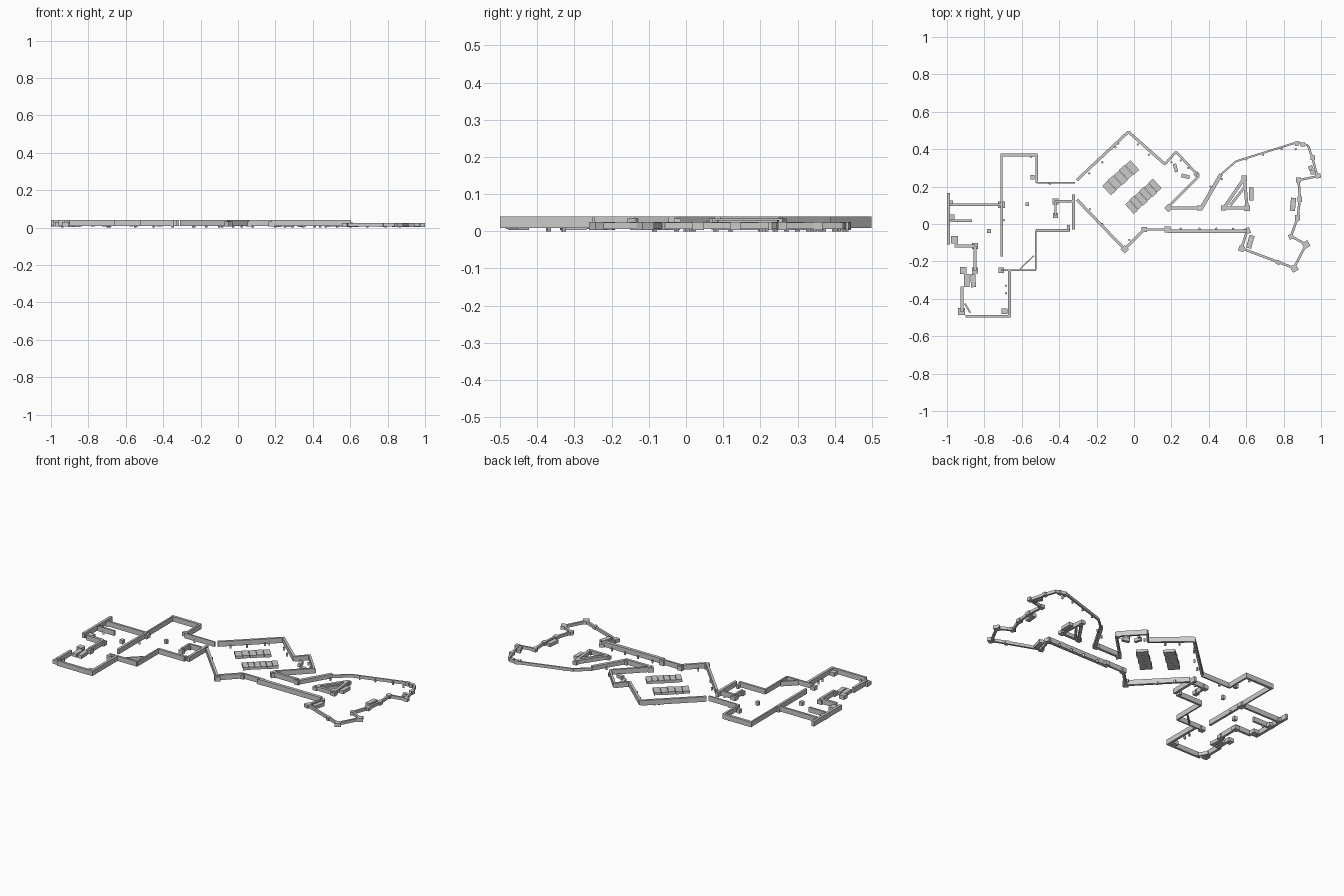
import bpy, bmesh
from math import atan2, hypot, radians, cos, sin
from mathutils import Matrix


def box(bm, x, y, sx, sy, z0, z1, ang=0.0):
    m = (Matrix.Translation((x, y, (z0 + z1) / 2)) @ Matrix.Rotation(ang, 4, 'Z')
         @ Matrix.Diagonal((sx, sy, z1 - z0, 1)))
    bmesh.ops.create_cube(bm, size=1, matrix=m)


def finish(bm, name):
    me = bpy.data.meshes.new(name)
    bm.to_mesh(me)
    bm.free()
    bpy.context.collection.objects.link(bpy.data.objects.new(name, me))


def walls(name, pts, w, z=(0.009, 0.04)):
    """Straight wall boxes along a path of plan points."""
    bm = bmesh.new()
    for (x1, y1), (x2, y2) in zip(pts, pts[1:]):
        box(bm, (x1 + x2) / 2, (y1 + y2) / 2, hypot(x2 - x1, y2 - y1), w, *z,
            atan2(y2 - y1, x2 - x1))
    finish(bm, name)


def blocks(name, items, z):
    """Boxes given as x, y, size x, size y, angle in degrees."""
    bm = bmesh.new()
    for x, y, sx, sy, a in items:
        box(bm, x, y, sx, sy, *z, radians(a))
    finish(bm, name)


LOW = (0.006, 0.024)
PIL = (0.004, 0.025)

# West rooms: outer and inner walls
walls("west_end_wall", [(-.992, .165), (-.992, -.11)], .016)
walls("west_upper_partition", [(-.98, .103), (-.71, .103)], .013)
walls("west_stub_wall", [(-.98, .018), (-.865, .018)], .012)
walls("west_step_wall", [(-.96, -.117), (-.85, -.117), (-.85, -.25)], .015)
walls("southwest_wall", [(-.92, -.335), (-.92, -.47)], .016)
walls("south_wall", [(-.90, -.493), (-.66, -.493)], .014)
walls("south_room_east_wall", [(-.665, -.25), (-.665, -.498)], .016)
walls("south_lobby_wall", [(-.71, -.247), (-.525, -.247), (-.525, -.035)], .009)
walls("lobby_wall", [(-.525, -.035), (-.345, -.035)], .014)
walls("lobby_corner_brace", [(-.61, -.24), (-.535, -.17)], .006)
walls("divider_wall", [(-.708, .10), (-.708, -.175)], .014)
walls("north_room_west_wall", [(-.708, .37), (-.708, .10)], .009)
walls("north_room_wall", [(-.715, .369), (-.515, .369)], .016)
walls("north_room_east_wall", [(-.52, .37), (-.52, .22)], .012)
walls("north_lobby_wall", [(-.52, .221), (-.315, .221)], .009)
walls("lobby_east_wall", [(-.323, .157), (-.323, -.03)], .016)
walls("lobby_alcove_wall", [(-.323, .121), (-.42, .121), (-.42, .045)], .012)
walls("open_door", [(-.905, -.425), (-.875, -.475)], .009, PIL)

blocks("west_pillars", [
    (-.98, .035, .038, .03, 0), (-.98, .11, .024, .03, 0), (-.96, -.085, .038, .04, 0),
    (-.85, -.117, .032, .032, 0), (-.85, -.248, .032, .032, 0), (-.913, -.248, .036, .036, 0),
    (-.922, -.467, .037, .037, 0), (-.692, -.467, .032, .03, 0), (-.71, -.248, .03, .03, 0),
    (-.708, .103, .036, .036, 0), (-.42, .121, .032, .032, 0), (-.42, .045, .028, .028, 0),
    (-.57, .105, .018, .018, 0), (-.775, -.037, .022, .022, 0), (-.543, .25, .022, .022, 0),
    (-.35, -.02, .016, .03, 0)], (.006, .03))
blocks("west_cabinets", [(-.895, -.303, .03, .07, 0), (-.86, -.303, .027, .07, 4)], PIL)

# Middle hall: rotated square with a side bay
walls("hall_north_walls", [(-.305, .235), (-.03, .493), (.165, .32)], .015)
walls("hall_bay_walls", [(.165, .32), (.225, .386), (.347, .255), (.18, .09)], .013)
walls("hall_south_walls", [(-.305, .13), (-.05, -.135), (.055, -.03)], .015)
walls("hall_link_wall", [(.055, -.03), (.18, -.03)], .012)
walls("corridor_south_wall", [(.18, -.039), (.605, -.039)], .02)
walls("corridor_north_wall", [(.18, .085), (.355, .085)], .016)
walls("corridor_flare_wall", [(.36, .085), (.465, .265)], .02, (.009, .034))
blocks("hall_pillars", [
    (-.05, -.135, .032, .032, 45), (.055, -.03, .028, .028, 0), (.18, -.03, .032, .032, 0),
    (.185, .085, .032, .032, 45), (.352, .085, .028, .028, 0)], (.006, .034))

# Two rows of benches, each set diagonally
for label, cx, cy, n in (("north", -.072, .248, 5), ("south", .05, .148, 6)):
    bm = bmesh.new()
    step = .205 / n
    for i in range(n):
        t = (i - (n - 1) / 2) * step
        s = .001 if i % 2 else -.001
        box(bm, cx + t * cos(radians(42)) - s, cy + t * sin(radians(42)) + s,
            step - .002, .069, .009, .026, radians(42))
    finish(bm, label + "_bench_row")
blocks("bay_furniture", [(.222, .30, .018, .045, 15), (.275, .255, .045, .02, -15),
                         (.335, .265, .025, .02, 45)], PIL)

# East room: low many-sided outline
walls("east_north_wall", [(.465, .265), (.545, .335), (.875, .438), (.93, .42)], .01, LOW)
walls("east_tip_walls", [(.93, .42), (.955, .35), (.98, .255), (.88, .235)], .012, LOW)
walls("east_side_walls", [(.88, .235), (.887, .135), (.875, .035), (.84, -.065), (.92, -.11)],
      .013, LOW)
walls("east_south_walls", [(.92, -.11), (.855, -.235), (.575, -.13), (.605, -.035)], .013, LOW)
blocks("east_pillars", [
    (.605, -.037, .032, .032, 20), (.575, -.132, .03, .03, -20), (.77, -.205, .022, .022, -20),
    (.857, -.237, .035, .035, 30), (.92, -.11, .035, .035, 30), (.84, -.067, .026, .026, 25),
    (.875, .033, .027, .03, 0), (.887, .133, .025, .03, 0), (.88, .235, .028, .026, 0),
    (.984, .257, .028, .024, 10), (.955, .355, .024, .024, 0), (.945, .30, .024, .024, 20),
    (.903, .425, .023, .023, 0), (.87, .43, .023, .023, 15), (.955, .275, .02, .02, 0)], PIL)
blocks("east_cabinets", [(.85, .105, .028, .07, -6), (.622, -.095, .028, .07, -15),
                         (.627, .16, .026, .07, 0)], PIL)

# Triangular kiosk
walls("kiosk_walls", [(.48, .085), (.605, .085), (.59, .245), (.48, .085)], .017, (.006, .03))
walls("kiosk_inner_wall", [(.515, .10), (.59, .195)], .014, LOW)
blocks("kiosk_pillars", [(.478, .085, .026, .026, 0), (.604, .085, .03, .03, 0),
                         (.59, .245, .028, .028, 0)], PIL)

# Small fittings along the walls
fittings = [(-.24, .27), (-.17, .33), (-.10, .41), (-.085, .43), (.02, .425), (.08, .37),
            (-.025, -.085), (.20, .33), (.25, .34), (.29, .30), (.41, .20), (.47, .24),
            (.60, .345), (.69, .37), (.79, .40), (.865, .40), (.25, -.025), (.35, -.025),
            (.44, -.025), (.53, -.025), (-.685, -.33), (-.685, -.37), (-.695, .02),
            (-.55, .36), (-.45, .215), (-.94, .015), (-.35, .12), (-.235, .08), (-.17, 0)]
blocks("wall_fittings", [(x, y, .01, .01, 30) for x, y in fittings], (0, .018))
